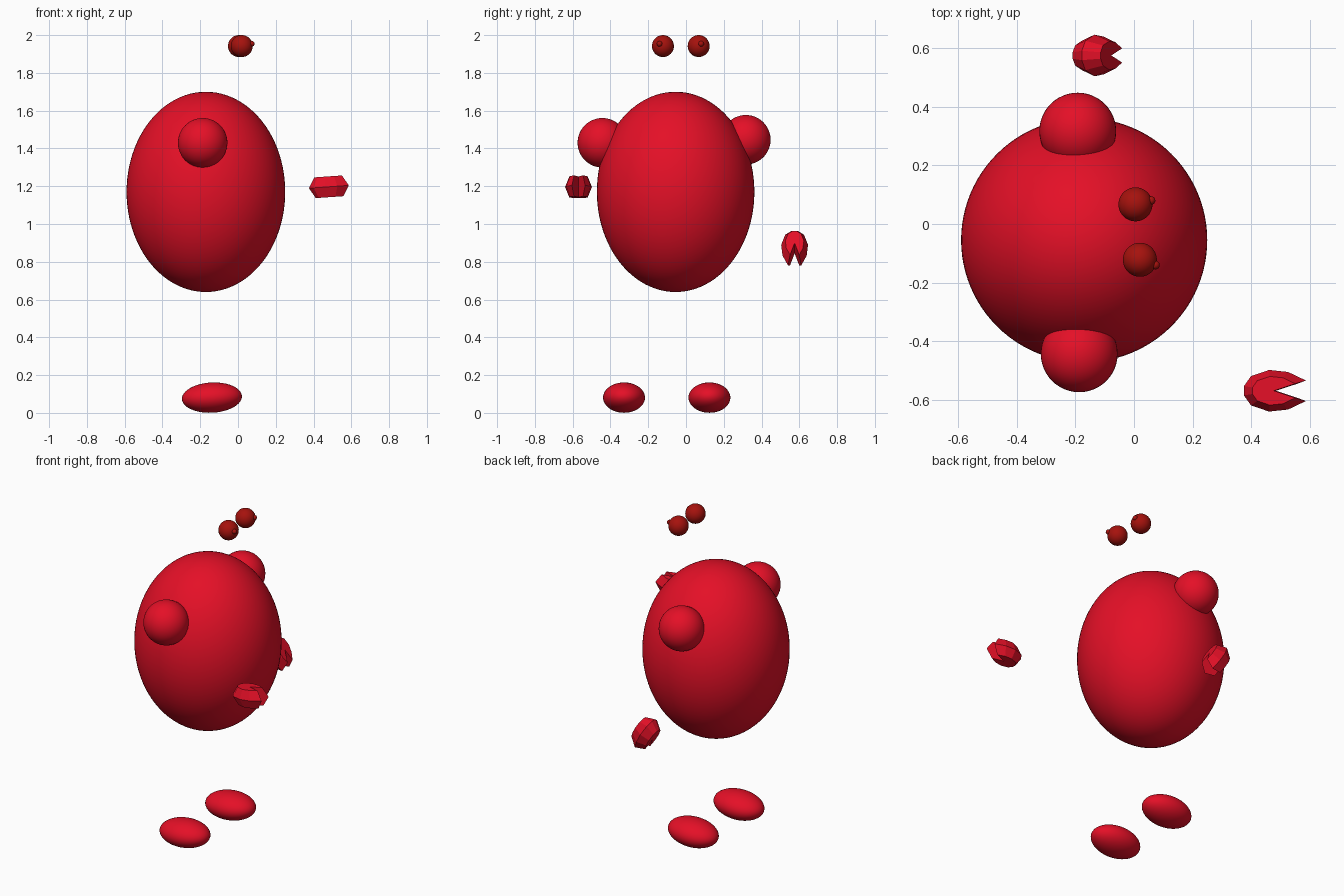
import bpy
import bmesh
from math import radians
from mathutils import Matrix, Vector

cube = bpy.data.objects.get("Cube")
if cube:
    bpy.data.objects.remove(cube, do_unlink=True)


def make_material(name, rgb):
    mat = bpy.data.materials.new(name)
    mat.use_nodes = True
    colour = (*rgb, 1.0)
    mat.diffuse_color = colour
    mat.node_tree.nodes["Principled BSDF"].inputs["Base Color"].default_value = colour
    return mat


bright_red = make_material("bright red", (0.78, 0.005, 0.02))
dark_red = make_material("dark red", (0.38, 0.006, 0.004))


def add_object(name, bm, mat, location, tilt=0, smooth=True):
    """Turn a bmesh into an object tilted about the y axis."""
    bmesh.ops.recalc_face_normals(bm, faces=bm.faces)
    for face in bm.faces:
        face.smooth = smooth
    bm.transform(Matrix.Rotation(radians(tilt), 4, 'Y'))
    mesh = bpy.data.meshes.new(name)
    bm.to_mesh(mesh)
    bm.free()
    mesh.materials.append(mat)
    obj = bpy.data.objects.new(name, mesh)
    obj.location = location
    bpy.context.collection.objects.link(obj)
    return obj


def ellipsoid(name, location, radii, mat, tilt=0, segments=48):
    bm = bmesh.new()
    bmesh.ops.create_uvsphere(bm, u_segments=segments, v_segments=segments // 2, radius=1)
    bmesh.ops.scale(bm, vec=Vector(radii), verts=bm.verts)
    return add_object(name, bm, mat, location, tilt)


def claw(name, location, tilt):
    """Faceted pincer: a notched outline, widest at its middle layer."""
    half = [(-0.106, 0.016), (-0.082, 0.05), (-0.02, 0.071), (0.045, 0.064), (0.106, 0.035)]
    outline = half + [(0.0, 0.0)] + [(x, -y) for x, y in reversed(half)]
    bm = bmesh.new()
    rings = []
    for height, scale in ((-0.055, 0.69), (0, 1), (0.055, 0.69)):
        rings.append([bm.verts.new((x * scale, y * scale, height)) for x, y in outline])
    count = len(outline)
    for low, high in zip(rings, rings[1:]):
        for i in range(count):
            j = (i + 1) % count
            bm.faces.new((low[i], low[j], high[j], high[i]))
    bm.faces.new(rings[0][::-1])
    bm.faces.new(rings[-1])
    return add_object(name, bm, bright_red, location, tilt, smooth=False)


# Body
ellipsoid("body", (-0.17, -0.055, 1.17), (0.42, 0.417, 0.53), bright_red, segments=96)

# Shoulders on the front and back of the body
ellipsoid("front_shoulder", (-0.187, -0.443, 1.43), (0.131, 0.131, 0.131), bright_red)
ellipsoid("back_shoulder", (-0.192, 0.317, 1.446), (0.131, 0.131, 0.131), bright_red)

# Floating claws
claw("front_claw", (0.481, -0.569, 1.197), -4)
claw("back_claw", (-0.125, 0.575, 0.872), 60)

# Feet
for side, y in (("front", -0.328), ("back", 0.124)):
    ellipsoid(side + "_foot", (-0.138, y, 0.081), (0.159, 0.111, 0.08), bright_red, tilt=-3)

# Floating eyes with small raised pupils
for side, x, y, shift in (("front", 0.02, -0.122, -0.018), ("back", 0.005, 0.067, 0.013)):
    ellipsoid(side + "_eye", (x, y, 1.942), (0.058, 0.058, 0.058), dark_red)
    ellipsoid(side + "_pupil", (x + 0.053, y + shift, 1.954), (0.015, 0.015, 0.015),
              dark_red, segments=16)
